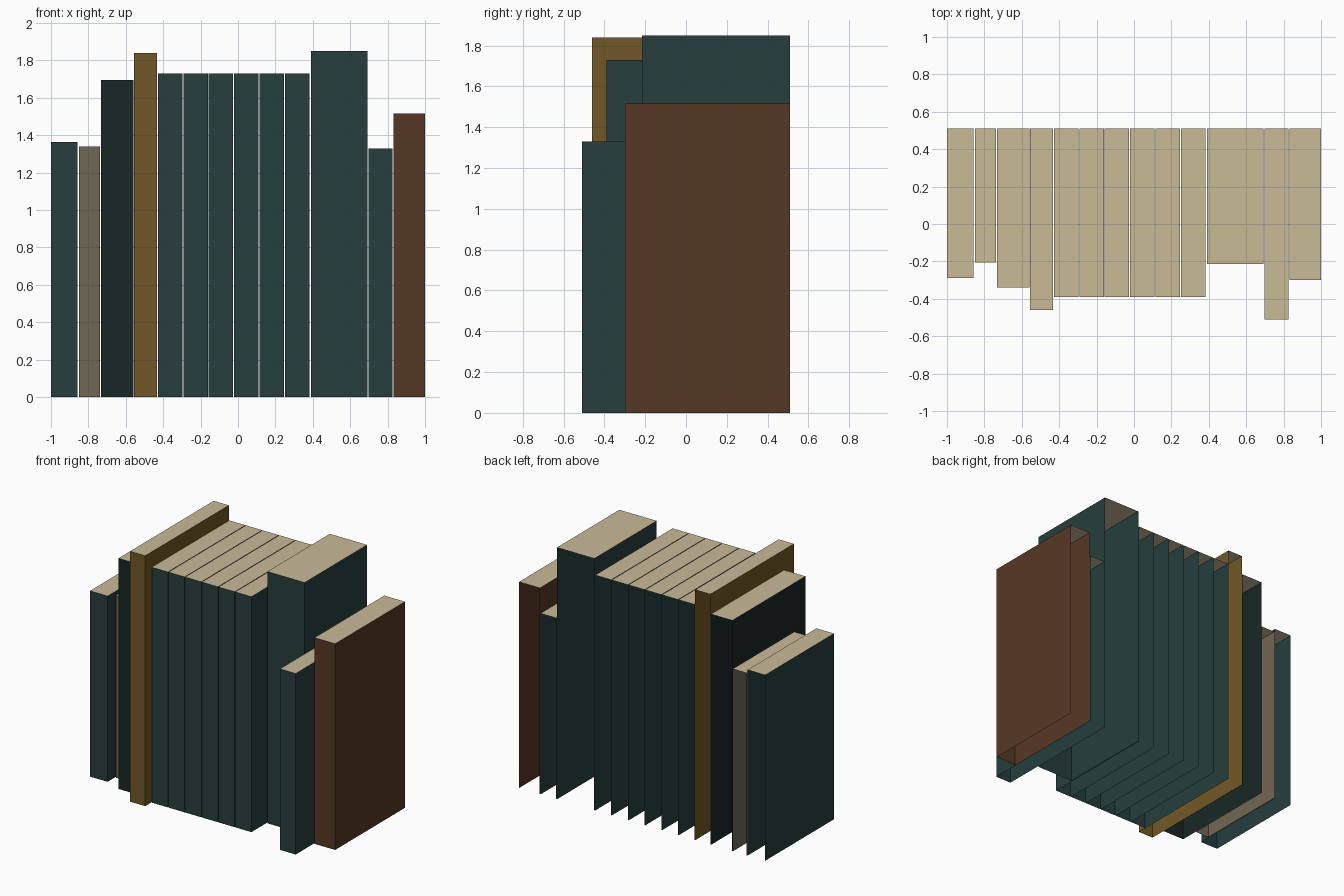
import bpy
import bmesh

cube = bpy.data.objects.get("Cube")
if cube:
    bpy.data.objects.remove(cube, do_unlink=True)

BACK = 0.51


def material(name, rgb):
    """Make a matte material from 0-255 display colour values."""
    color = [(c / 255) ** 2.2 for c in rgb] + [1]
    mat = bpy.data.materials.new(name)
    mat.use_nodes = True
    mat.diffuse_color = color
    bsdf = mat.node_tree.nodes["Principled BSDF"]
    bsdf.inputs["Base Color"].default_value = color
    bsdf.inputs["Roughness"].default_value = 0.8
    return mat


teal = material("teal_cover", (43, 64, 64))
dark = material("dark_cover", (30, 44, 42))
taupe = material("taupe_cover", (113, 103, 84))
gold = material("gold_cover", (113, 88, 43))
brown = material("brown_cover", (87, 59, 41))
pages = material("pages", (200, 185, 150))


def book(name, x0, x1, front, height, cover):
    """Spine, two covers and page top; open at the back and underneath."""
    bm = bmesh.new()
    bmesh.ops.create_cube(bm, size=1)
    for v in bm.verts:
        v.co.x = x1 if v.co.x > 0 else x0
        v.co.y = BACK if v.co.y > 0 else front
        v.co.z = height if v.co.z > 0 else 0
    bm.normal_update()
    hidden = [f for f in bm.faces if f.normal.y > 0.5 or f.normal.z < -0.5]
    bmesh.ops.delete(bm, geom=hidden, context="FACES")
    for f in bm.faces:
        f.material_index = 1 if f.normal.z > 0.5 else 0
    mesh = bpy.data.meshes.new(name)
    bm.to_mesh(mesh)
    bm.free()
    mesh.materials.append(cover)
    mesh.materials.append(pages)
    obj = bpy.data.objects.new(name, mesh)
    bpy.context.collection.objects.link(obj)


# Books on the right end
book("short_teal_book", -1.0, -0.857, -0.29, 1.365, teal)
book("taupe_book", -0.85, -0.738, -0.205, 1.34, taupe)
book("dark_book", -0.733, -0.56, -0.34, 1.695, dark)
book("tall_gold_book", -0.555, -0.432, -0.46, 1.84, gold)

# Matching set of six volumes
for i in range(6):
    x = -0.428 + i * 0.1358
    book(f"set_volume_{i + 1}", x, x + 0.131, -0.39, 1.73, teal)

# Books on the left end
book("thick_teal_book", 0.389, 0.692, -0.215, 1.85, teal)
book("deep_teal_book", 0.698, 0.826, -0.51, 1.33, teal)
book("brown_book", 0.832, 1.0, -0.30, 1.515, brown)
